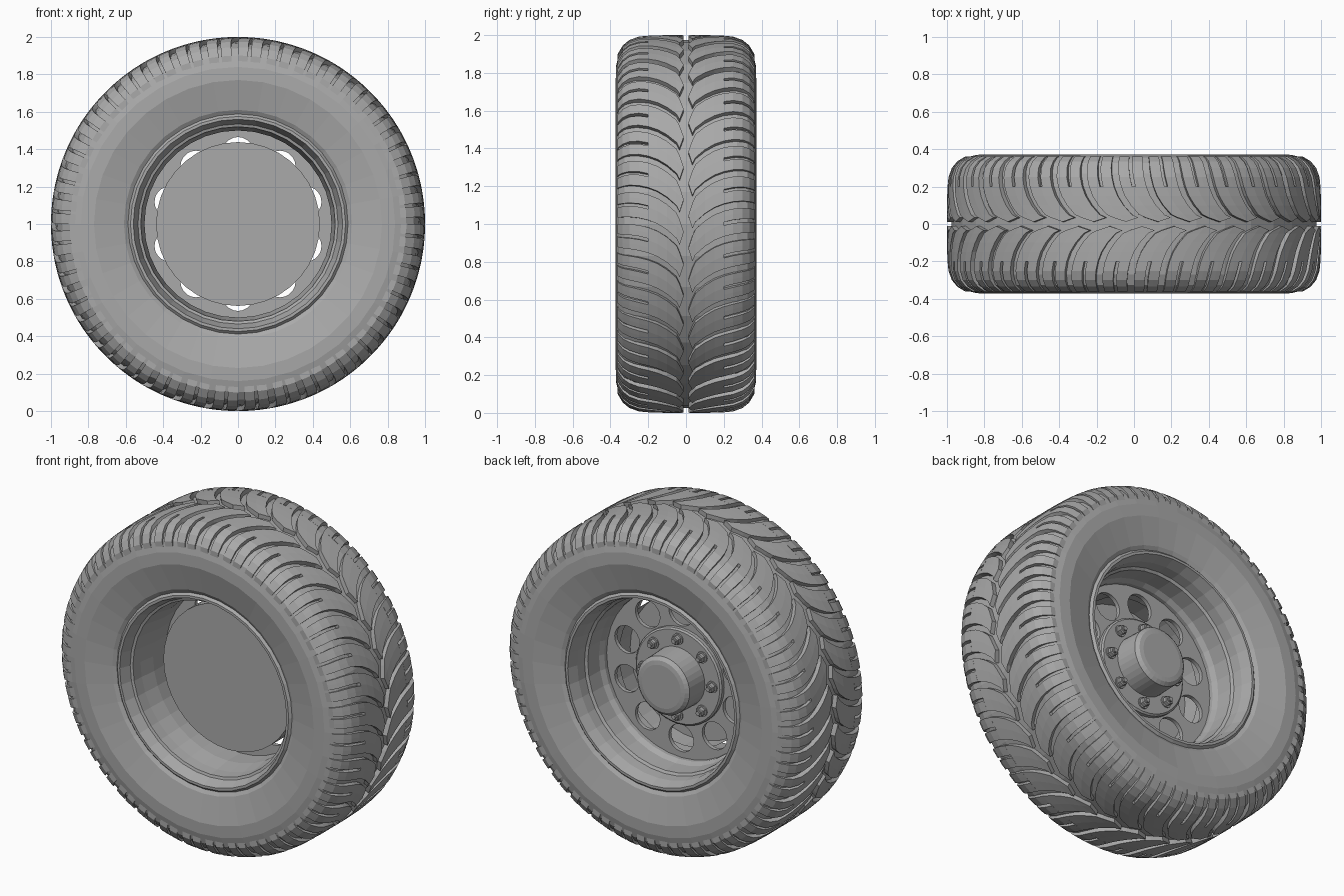
import bpy, bmesh
from math import sin, cos, pi, radians
from mathutils import Matrix, Vector

cube = bpy.data.objects.get("Cube")
if cube:
    bpy.data.objects.remove(cube)

SIDES = 36
AXLE = Vector((0, 0, 1))

grey = bpy.data.materials.new("plain_grey")
grey.use_nodes = True
COLOUR = (0.4, 0.4, 0.4, 1)
grey.diffuse_color = COLOUR
grey.node_tree.nodes["Principled BSDF"].inputs["Base Color"].default_value = COLOUR


def point(radius, angle, y):
    """Point on the wheel, angle measured from the top towards +x."""
    return Vector((radius * sin(angle), y, radius * cos(angle)))


def finish(name, bm):
    bmesh.ops.remove_doubles(bm, verts=bm.verts, dist=0.0001)
    bmesh.ops.recalc_face_normals(bm, faces=bm.faces)
    mesh = bpy.data.meshes.new(name)
    bm.to_mesh(mesh)
    bm.free()
    mesh.materials.append(grey)
    obj = bpy.data.objects.new(name, mesh)
    obj.location = AXLE
    bpy.context.collection.objects.link(obj)
    return obj


def lathe(name, profile, sides=SIDES):
    """Spin (radius, y) points around the axle."""
    bm = bmesh.new()
    rings = [[bm.verts.new(point(r, 2 * pi * i / sides, y)) for i in range(sides)]
             for r, y in profile]
    for a, b in zip(rings, rings[1:]):
        for i in range(sides):
            j = (i + 1) % sides
            bm.faces.new((a[i], a[j], b[j], b[i]))
    return finish(name, bm)


# Tyre carcass, mirrored about the centre plane
half = [(0.578, 0.315), (0.61, 0.335), (0.77, 0.372), (0.84, 0.37), (0.9, 0.355),
        (0.94, 0.325), (0.965, 0.27), (0.975, 0.2)]
lathe("tyre", half + [(r, -y) for r, y in reversed(half)])

# Tread lugs: stations are (y, top radius, sweep angle)
PITCH = 2 * pi / SIDES
STATIONS = [(0.012, 1.0, 0.15), (0.05, 1.0, 0.115), (0.1, 1.0, 0.07), (0.15, 0.999, 0.038),
            (0.2, 0.997, 0.018), (0.25, 0.992, 0.006), (0.3, 0.974, 0),
            (0.335, 0.945, 0), (0.362, 0.9, 0)]
DEPTH = 0.04
SPLIT = 4


def lug_strip(bm, stations, start, end, turn, side):
    """A raised curved bar between two fractions of the pitch."""
    fractions = (start, (start + end) / 2, end)
    top, low = [], []
    for y, r, sweep in stations:
        # the middle of the inner end is drawn out into a point
        tips = [0.022 * (k == 1) if y < 0.02 else 0 for k in range(3)]
        angles = [turn + sweep + f * PITCH for f in fractions]
        top.append([bm.verts.new(point(r, a, side * (y + 0.022 * (y < 0.02) - t)))
                    for a, t in zip(angles, tips)])
        low.append([bm.verts.new(point(r - DEPTH, a, side * (y + 0.022 * (y < 0.02) - t)))
                    for a, t in zip(angles, tips)])
    last = len(stations) - 1
    for i in range(last):
        for k in range(2):
            bm.faces.new((top[i][k], top[i][k + 1], top[i + 1][k + 1], top[i + 1][k]))
        for k in (0, 2):
            bm.faces.new((top[i][k], top[i + 1][k], low[i + 1][k], low[i][k]))
    for i in (0, last):
        for k in range(2):
            bm.faces.new((top[i][k], top[i][k + 1], low[i][k + 1], low[i][k]))


for side, label in ((-1, "front"), (1, "back")):
    bm = bmesh.new()
    for n in range(SIDES):
        turn = n * PITCH + (side > 0) * PITCH / 2
        lug_strip(bm, STATIONS[:SPLIT + 1], 0, 0.78, turn, side)
        lug_strip(bm, STATIONS[SPLIT:], 0, 0.34, turn, side)
        lug_strip(bm, STATIONS[SPLIT:], 0.44, 0.78, turn, side)
    finish(label + "_tread_lugs", bm)

# Rim barrel with stepped flanges
lathe("rim", [(0.6, -0.31), (0.575, -0.335), (0.56, -0.335), (0.535, -0.27), (0.52, -0.265),
              (0.515, -0.2), (0.5, -0.1), (0.5, 0.07), (0.515, 0.1), (0.52, 0.2),
              (0.535, 0.21), (0.54, 0.27), (0.56, 0.335), (0.575, 0.335), (0.6, 0.31)])

# Wheel disc with ten round holes
curve = bpy.data.curves.new("wheel_disc", "CURVE")
curve.dimensions = "2D"
curve.fill_mode = "BOTH"
curve.extrude = 0.012


def ring(cx, cy, radius, sides):
    spline = curve.splines.new("POLY")
    spline.points.add(sides - 1)
    spline.use_cyclic_u = True
    for i, p in enumerate(spline.points):
        a = 2 * pi * i / sides
        p.co = (cx + radius * sin(a), cy + radius * cos(a), 0, 1)


ring(0, 0, 0.502, SIDES)
for n in range(10):
    a = 2 * pi * n / 10
    ring(0.382 * sin(a), 0.382 * cos(a), 0.083, 20)
source = bpy.data.objects.new("wheel_disc_outline", curve)
bpy.context.collection.objects.link(source)
bpy.context.view_layer.update()
mesh = bpy.data.meshes.new_from_object(source.evaluated_get(bpy.context.evaluated_depsgraph_get()))
bpy.data.objects.remove(source)
mesh.transform(Matrix.Rotation(radians(90), 4, "X"))
mesh.materials.clear()
mesh.materials.append(grey)
disc = bpy.data.objects.new("wheel_disc", mesh)
disc.location = AXLE + Vector((0, 0.035, 0))
bpy.context.collection.objects.link(disc)

# Brake drum, closed to the front and open towards the disc
lathe("brake_drum", [(0, -0.09), (0.438, -0.09), (0.438, 0.02)])

# Hub flange and cap
lathe("hub_flange", [(0.29, 0.04), (0.29, 0.068), (0.28, 0.076), (0, 0.076)])
lathe("hub_cap", [(0.18, 0.07), (0.175, 0.215), (0.155, 0.232), (0.13, 0.236), (0, 0.236)])

# Eight lug nuts, each a washer, a hexagon and a stud
for n in range(8):
    for part, sides, profile in (
            ("washer", 16, [(0.034, 0.07), (0.034, 0.084), (0, 0.084)]),
            ("nut", 6, [(0.027, 0.08), (0.027, 0.104), (0.022, 0.11), (0, 0.11)]),
            ("stud", 10, [(0.013, 0.1), (0.013, 0.122), (0, 0.122)])):
        obj = lathe(f"lug_{part}_{n + 1}", profile, sides)
        obj.location = AXLE + point(0.23, 2 * pi * n / 8, 0)
